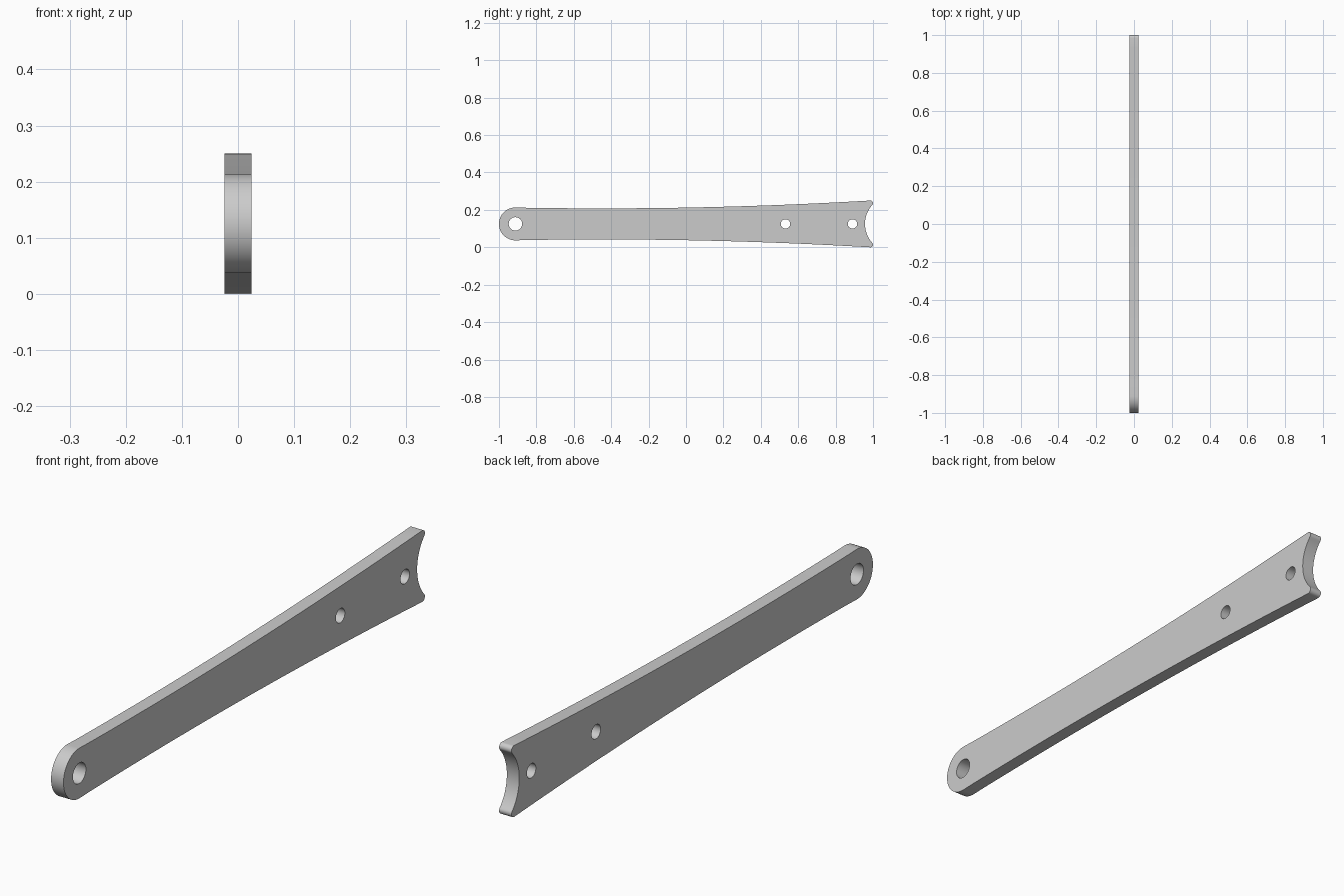
import bpy
import bmesh
from math import sin, cos, pi, atan2
from mathutils import Matrix

cube = bpy.data.objects.get("Cube")
if cube:
    bpy.data.objects.remove(cube, do_unlink=True)

MID = 0.125          # height of the centre line
HALF_THICK = 0.024


def arc(cy, cz, r, a0, a1, n):
    """Points of an arc, angles in radians."""
    return [(cy + r * cos(a0 + (a1 - a0) * i / n),
             cz + r * sin(a0 + (a1 - a0) * i / n)) for i in range(n + 1)]


def half_width(y):
    """Gently flaring edge, narrowest near the round end."""
    return 0.083 + 0.0204 * (y + 0.45) ** 2


# Upper half of the outline, from the front tip to the notch centre
END_Y, END_R = -0.912, 0.088
outline = arc(END_Y, 0, END_R, pi, pi / 2, 24)
TIP_R = 0.014
tip_y, tip_z = 1 - TIP_R, MID - TIP_R
steps = 32
for i in range(1, steps + 1):
    y = END_Y + (tip_y - END_Y) * i / steps
    outline.append((y, half_width(y)))

# Rounded tip tangent to the concave notch
NOTCH_Y = 0.957
gap = tip_y - NOTCH_Y
notch_r = (gap ** 2 + tip_z ** 2 - TIP_R ** 2) / (2 * (gap + TIP_R))
notch_c = NOTCH_Y + notch_r
touch = atan2(-tip_z, notch_c - tip_y)
outline += arc(tip_y, tip_z, TIP_R, pi / 2, touch, 10)[1:]
outline += arc(notch_c, 0, notch_r, pi + touch, pi, 14)[1:]

# Mirror to the lower half
outline += [(y, -z) for y, z in reversed(outline[1:-1])]

# Filled flat curve with the three pin holes, extruded to thickness
curve = bpy.data.curves.new("bar_profile", "CURVE")
curve.dimensions = "2D"
curve.fill_mode = "BOTH"
curve.extrude = HALF_THICK
holes = [(END_Y, 0.036), (0.532, 0.025), (0.89, 0.025)]
loops = [outline] + [arc(y, 0, r, 0, 2 * pi, 32)[:-1] for y, r in holes]
for pts in loops:
    spline = curve.splines.new("POLY")
    spline.points.add(len(pts) - 1)
    for p, (y, z) in zip(spline.points, pts):
        p.co = (y, z, 0, 1)
    spline.use_cyclic_u = True

profile = bpy.data.objects.new("bar_profile", curve)
bpy.context.collection.objects.link(profile)
bpy.context.view_layer.update()
mesh = bpy.data.meshes.new_from_object(
    profile.evaluated_get(bpy.context.evaluated_depsgraph_get()))
bpy.data.objects.remove(profile, do_unlink=True)

# Stand the plate upright along y and weld its walls
bm = bmesh.new()
bm.from_mesh(mesh)
bmesh.ops.remove_doubles(bm, verts=bm.verts, dist=0.00005)
upright = Matrix(((0, 0, 1, 0), (1, 0, 0, 0), (0, 1, 0, MID), (0, 0, 0, 1)))
bm.transform(upright)
bmesh.ops.recalc_face_normals(bm, faces=bm.faces)
bm.to_mesh(mesh)
bm.free()

# Plain grey metal
grey = bpy.data.materials.new("grey_metal")
grey.use_nodes = True
colour = (0.6, 0.6, 0.6, 1)
grey.diffuse_color = colour
grey.node_tree.nodes["Principled BSDF"].inputs["Base Color"].default_value = colour
mesh.materials.clear()
mesh.materials.append(grey)

mesh.name = "link_bar"
bar = bpy.data.objects.new("link_bar", mesh)
bpy.context.collection.objects.link(bar)
bpy.ops.object.select_all(action="DESELECT")
bar.select_set(True)
bpy.context.view_layer.objects.active = bar
bpy.ops.object.shade_smooth_by_angle(angle=pi / 6)
